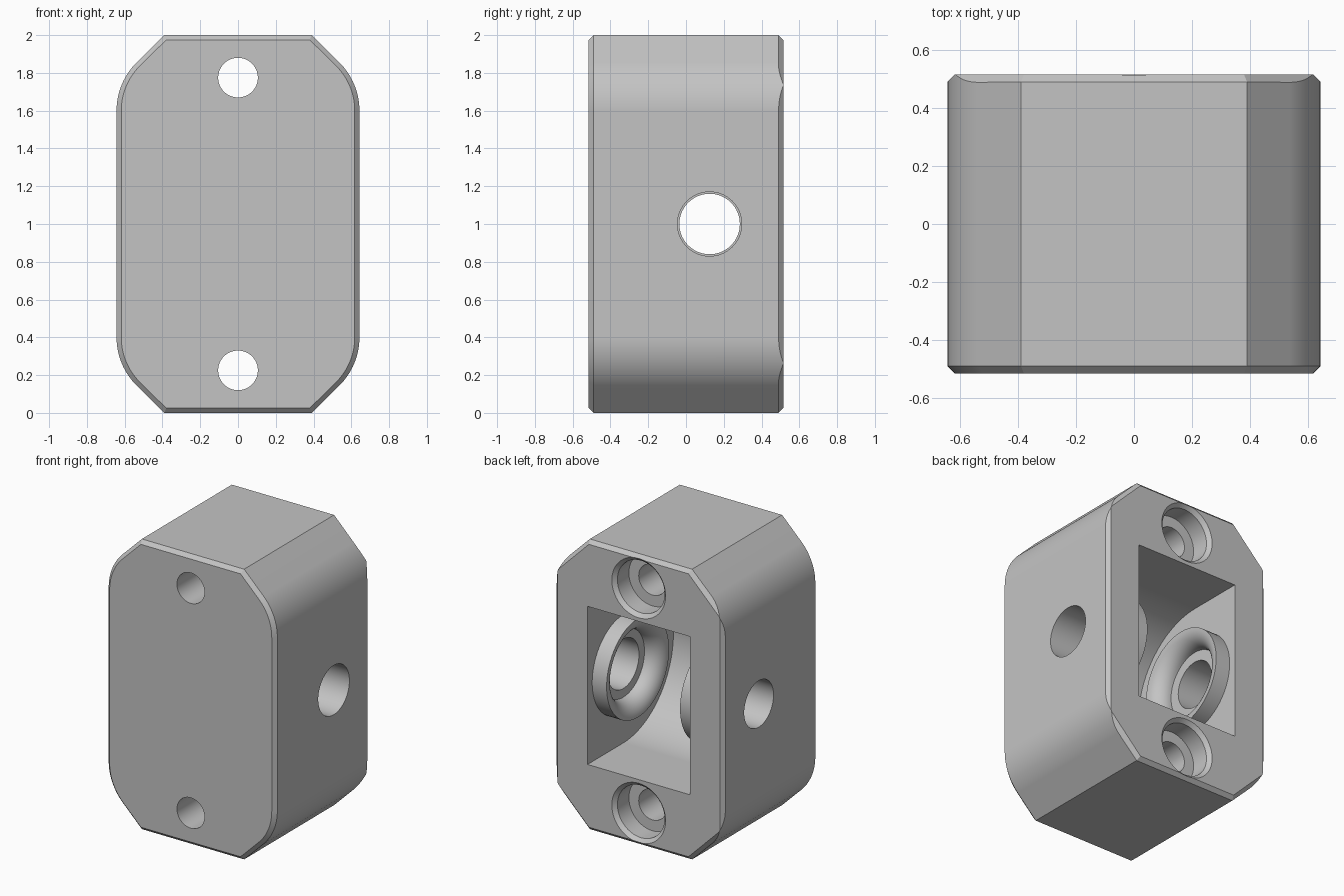
import bpy, bmesh
from math import sin, cos, pi, radians
from mathutils import Vector, Matrix

if "Cube" in bpy.data.objects:
    bpy.data.objects.remove(bpy.data.objects["Cube"], do_unlink=True)

HALF_W, HALF_D, FLAT, CHAMFER = 0.643, 0.515, 0.39, 0.025
POCKET_W, POCKET_R, AXLE_Y = 0.39, 0.545, 0.125

grey = bpy.data.materials.new("plain grey")
grey.use_nodes = True
grey.diffuse_color = (0.55, 0.55, 0.55, 1)
grey.node_tree.nodes["Principled BSDF"].inputs["Base Color"].default_value = grey.diffuse_color


def finish(name, bm):
    bmesh.ops.remove_doubles(bm, verts=bm.verts, dist=1e-5)
    bmesh.ops.recalc_face_normals(bm, faces=bm.faces)
    mesh = bpy.data.meshes.new(name)
    bm.to_mesh(mesh)
    bm.free()
    obj = bpy.data.objects.new(name, mesh)
    bpy.context.collection.objects.link(obj)
    mesh.materials.append(grey)
    return obj


def prism(points, offset):
    """Extrude a closed outline of 3D points."""
    bm = bmesh.new()
    face = bm.faces.new([bm.verts.new(p) for p in points])
    new = bmesh.ops.extrude_face_region(bm, geom=[face])["geom"]
    bmesh.ops.translate(bm, vec=offset, verts=[v for v in new if isinstance(v, bmesh.types.BMVert)])
    return bm


def lathe(name, profile, matrix, steps=64):
    """Revolve (radius, height) points about z, then place the result."""
    bm = bmesh.new()
    rings = [[bm.verts.new((r * cos(2 * pi * i / steps), r * sin(2 * pi * i / steps), h))
              for i in range(steps)] for r, h in profile]
    for a, b in zip(rings, rings[1:]):
        for i in range(steps):
            j = (i + 1) % steps
            bm.faces.new((a[i], a[j], b[j], b[i]))
    bm.faces.new(rings[0])
    bm.faces.new(rings[-1])
    bm.transform(matrix)
    return finish(name, bm)


def chamfer(bm, a, b, y):
    """Slice a 45 degree chamfer along the outline edge a-b at the end y."""
    mid = (Vector(a) + Vector(b)) / 2
    edge = Vector(b) - Vector(a)
    out = Vector((edge.y, -edge.x)).normalized()
    if out.dot(mid) < 0:
        out = -out
    s = 1 if y > 0 else -1
    bmesh.ops.bisect_plane(bm, geom=bm.verts[:] + bm.edges[:] + bm.faces[:], dist=1e-6,
                           plane_co=(mid.x, y - s * CHAMFER, mid.y + 1),
                           plane_no=(out.x, s, out.y), clear_outer=True)
    bmesh.ops.holes_fill(bm, edges=[e for e in bm.edges if e.is_boundary], sides=0)


def combine(target, tool, operation):
    mod = target.modifiers.new(operation, 'BOOLEAN')
    mod.operation, mod.object, mod.solver = operation, tool, 'EXACT'
    bpy.context.view_layer.objects.active = target
    bpy.ops.object.modifier_apply(modifier=mod.name)
    bpy.data.objects.remove(tool, do_unlink=True)


# Housing outline, relative to the middle height
R = 0.36
quarter = [(HALF_W - R + R * cos(radians(a)), 0.6 + R * sin(radians(a)))
           for a in [45 * i / 14 for i in range(15)]] + [(FLAT, 1)]
half = quarter + [(-x, z) for x, z in reversed(quarter)]
outline = half + [(-x, -z) for x, z in half]
corner = (HALF_W, 1 + FLAT - HALF_W)
octagon = [(sx * x, sz * z) for sx, sz, pts in
           ((1, 1, (corner, (FLAT, 1))), (-1, 1, ((FLAT, 1), corner)),
            (-1, -1, (corner, (FLAT, 1))), (1, -1, ((FLAT, 1), corner))) for x, z in pts]

bm = prism([(x, -HALF_D, z + 1) for x, z in outline], (0, 2 * HALF_D, 0))
for ring, y in ((outline, -HALF_D), (octagon, HALF_D)):
    for a, b in zip(ring, ring[1:] + ring[:1]):
        chamfer(bm, a, b, y)
housing = finish("housing", bm)

# Round-bottomed wheel pocket, open at the back
arc = [radians(90 + 180 * i / 48) for i in range(49)]
side = [(AXLE_Y + POCKET_R * cos(a), 1 + POCKET_R * sin(a)) for a in arc]
side = [(0.7, 1 + POCKET_R)] + side + [(0.7, 1 - POCKET_R)]
pocket = finish("pocket_cutter", prism([(-POCKET_W, y, z) for y, z in side], (2 * POCKET_W, 0, 0)))
combine(housing, pocket, 'DIFFERENCE')

# Filleted axle bosses on the pocket walls, then their bores
tip, fillet = 0.23, 0.11
flare = [(tip + fillet * (1 - sin(a)), POCKET_W - fillet + fillet * (1 - cos(a)))
         for a in [radians(90 * i / 10) for i in range(10, -1, -1)]]
flare.append((tip + fillet, POCKET_W + 0.05))
for s, bore in ((1, 0.17), (-1, 0.16)):
    place = Matrix.Translation((0, AXLE_Y, 1)) @ Matrix.Rotation(s * pi / 2, 4, 'Y')
    combine(housing, lathe("axle_boss", flare, place), 'UNION')
    combine(housing, lathe("bore_cutter", [(bore, 0.1), (bore, 0.8)], place), 'DIFFERENCE')

# Screw holes with eased counterbores at the back
screw = [(0.105, -0.7), (0.105, 0.365), (0.18, 0.365), (0.18, 0.49), (0.205, 0.515), (0.205, 0.7)]
for z in (0.225, 1.775):
    place = Matrix.Translation((0, 0, z)) @ Matrix.Rotation(-pi / 2, 4, 'X')
    combine(housing, lathe("screw_cutter", screw, place), 'DIFFERENCE')

# Smooth curves with crisp edges
bpy.ops.object.select_all(action='DESELECT')
housing.select_set(True)
bpy.context.view_layer.objects.active = housing
bpy.ops.object.shade_smooth_by_angle(angle=radians(30))
weighted = housing.modifiers.new("even_shading", 'WEIGHTED_NORMAL')
weighted.keep_sharp = True
